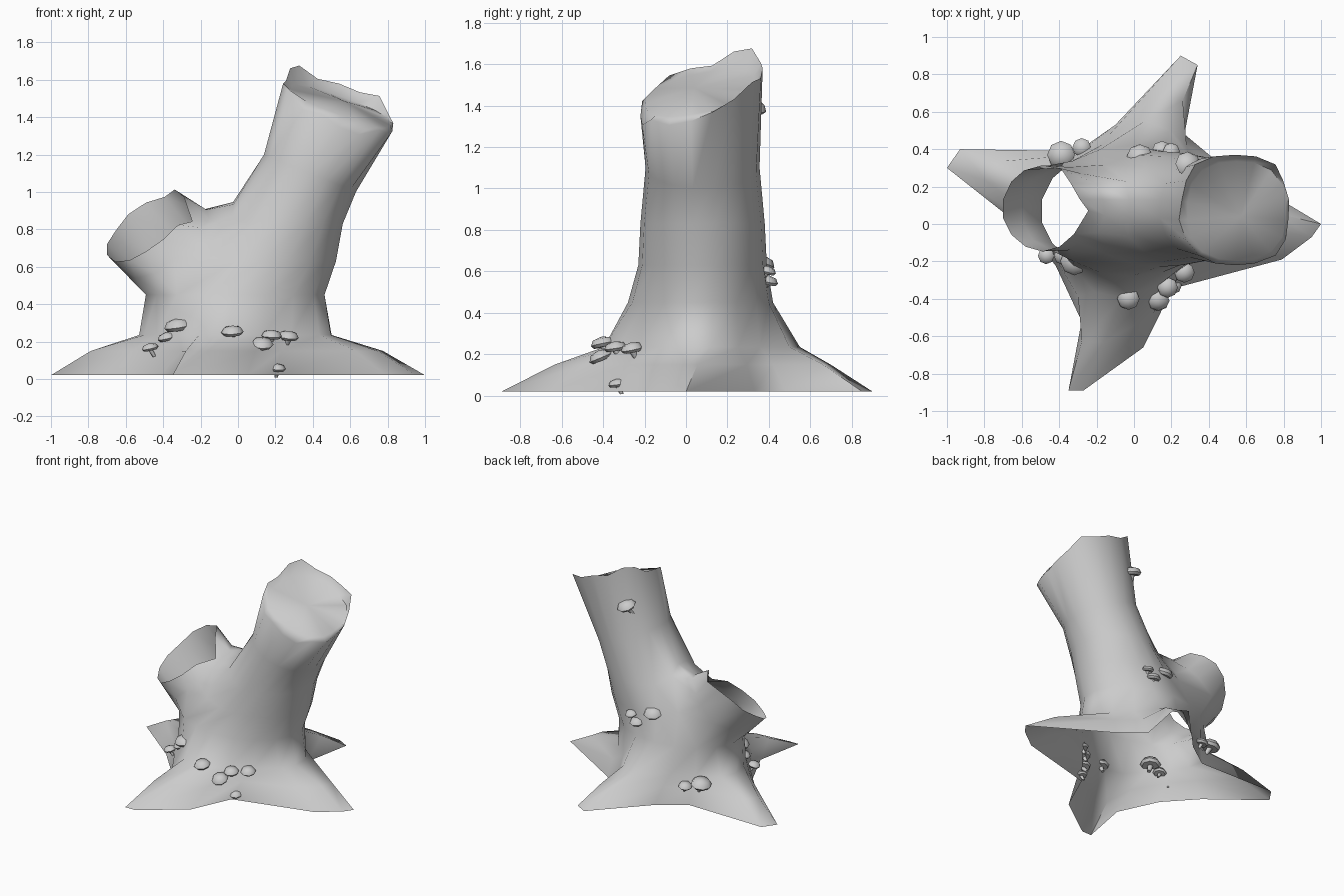
import bpy, bmesh, random
from math import cos, sin, radians, pi
from mathutils import Vector, Quaternion

random.seed(4)
if "Cube" in bpy.data.objects:
    bpy.data.objects.remove(bpy.data.objects["Cube"])

grey = bpy.data.materials.new("plain grey")
grey.use_nodes = True
grey.diffuse_color = (0.6, 0.6, 0.6, 1)
grey.node_tree.nodes["Principled BSDF"].inputs["Base Color"].default_value = (0.6, 0.6, 0.6, 1)


def finish(bm, name, angle):
    mesh = bpy.data.meshes.new(name)
    bm.to_mesh(mesh)
    bm.free()
    mesh.materials.append(grey)
    obj = bpy.data.objects.new(name, mesh)
    bpy.context.collection.objects.link(obj)
    bpy.ops.object.select_all(action="DESELECT")
    obj.select_set(True)
    bpy.context.view_layer.objects.active = obj
    bpy.ops.object.shade_smooth_by_angle(angle=radians(angle))
    return obj


def bridge(bm, low, high, skip=()):
    n = len(low)
    for i in range(n):
        if i not in skip:
            j = (i + 1) % n
            bm.faces.new((low[i], low[j], high[j], high[i]))


# Ground outline with four pointed roots
outline = [(0.95, -0.07), (1, 0), (0.45, 0.33), (0.27, 0.48), (0.34, 0.85), (0.25, 0.9),
           (-0.1, 0.53), (-0.3, 0.39), (-0.93, 0.4), (-1, 0.3), (-0.62, 0), (-0.42, -0.22),
           (-0.28, -0.52), (-0.35, -0.89), (-0.27, -0.89), (0.05, -0.66), (0.19, -0.35), (0.79, -0.19)]
N = len(outline)
angles = [2 * pi * (i - 0.5) / N for i in range(N)]


def ring(cx, cy, cz, rx, ry, tilt_x=0, tilt_y=0, square=0):
    pts = []
    for a in angles:
        corner = 1 + square * sin(2 * a) ** 2
        x, y = rx * cos(a) * corner, ry * sin(a) * corner
        pts.append(Vector((cx + x, cy + y, cz + tilt_x * x + tilt_y * y)))
    return pts


bm = bmesh.new()
add = lambda pts: [bm.verts.new(p) for p in pts]

# Roots rising into the trunk, flaring more to the front and back
waist = ring(-0.015, 0.07, 0.45, 0.485, 0.35)
levels = []
for f, flare, z in ((0, 0, 0.02), (0.42, 0, 0.15), (0.93, 1, 0.235)):
    pts = []
    for b, t, a in zip(outline, waist, angles):
        p = Vector(b).to_3d().lerp(t, f - flare * (0.16 + 0.04 * sin(a)) * sin(a) ** 4)
        p.z = z
        pts.append(p)
    levels.append(add(pts))
levels.append(add(waist))

# Leaning trunk with a broken rim
levels.append(add(ring(0.13, 0.08, 0.63, 0.4, 0.31)))
levels.append(add(ring(0.255, 0.08, 0.83, 0.31, 0.3)))
levels.append(add(ring(0.385, 0.08, 1.1, 0.25, 0.275, -0.4)))
rim = ring(0.54, 0.075, 1.48, 0.295, 0.295, -0.38, 0.38, 0.08)
for p in rim:
    p += Vector((random.uniform(-0.015, 0.015), 0, random.uniform(-0.03, 0.03)))
levels.append(add(rim))

# Broken top, sunk behind the rim at the back and flush at the front
sunk = ring(0.55, 0.07, 1.46, 0.265, 0.265, -0.36, 0.3, 0.08)
for p, a in zip(sunk, angles):
    p.z -= 0.03 * sin(a)
levels.append(add(sunk))
for k in range(len(levels) - 1):
    bridge(bm, levels[k], levels[k + 1], {3: range(7, 12), 4: range(8, 11)}.get(k, ()))
hub = bm.verts.new((0.57, 0.04, 1.485))
top = levels[-1]
for i in range(N):
    bm.faces.new((top[i], top[(i + 1) % N], hub))

# Hollow side branch growing out of the gap in the trunk
A, B, C = levels[3:6]
mouth = A[7:13] + [B[12], B[11]] + C[11:7:-1] + [B[8], B[7]]
M = len(mouth)
centre, u, v = Vector((-0.49, 0.085, 0.81)), Vector((0.21, 0, 0.13)), Vector((0, 0.23, 0.13))
axis = u.cross(v).normalized()
lip = []
for j in range(M):
    a = pi + (j - 2.5) * 2 * pi / M
    lip.append(centre + u * cos(a) + v * sin(a) + axis * random.uniform(-0.015, 0.015))
# a torn notch and a raised splinter
lip[9] -= axis * 0.08
lip[11] += axis * 0.04
middle = add([m.co.lerp(p, 0.5) for m, p in zip(mouth, lip)])
bridge(bm, mouth, middle)
bridge(bm, middle, add(lip))
# soften the fork
for _ in range(3):
    bmesh.ops.smooth_vert(bm, verts=mouth[6:] + middle[5:], factor=0.5,
                          use_axis_x=True, use_axis_y=True, use_axis_z=True)
finish(bm, "tree_stump", 65)

# Small mushrooms: x, y, z of the cap and its radius
spots = [(-0.32, -0.2, 0.28, 0.075), (-0.38, -0.17, 0.22, 0.05), (-0.47, -0.17, 0.165, 0.045),
         (-0.03, -0.4, 0.25, 0.06), (0.13, -0.41, 0.185, 0.06), (0.18, -0.34, 0.23, 0.055),
         (0.27, -0.26, 0.225, 0.055), (0.21, -0.33, 0.055, 0.045), (-0.04, 0.07, 0.875, 0.058),
         (-0.39, 0.37, 0.2, 0.075), (-0.28, 0.41, 0.17, 0.05), (0.03, 0.36, 0.64, 0.07),
         (0.15, 0.39, 0.55, 0.055), (0.2, 0.39, 0.6, 0.045), (0.29, 0.32, 1.39, 0.07)]
# Radius and height steps from stem foot to cap rim
profile = [(0.2, -1.1), (0.28, -0.25), (0.8, -0.25), (1, 0), (0.75, 0.42)]
SIDES = 8
for n, (x, y, z, r) in enumerate(spots):
    bm = bmesh.new()
    outward = Vector((x - 0.1, y - 0.07, 0)).normalized()
    rows = []
    for k, (pr, pz) in enumerate(profile):
        # the stem foot bends inward to the trunk
        lean = outward * (-0.3 if k == 0 else 0)
        rows.append([bm.verts.new((Vector((pr * cos(2 * pi * s / SIDES), pr * sin(2 * pi * s / SIDES), pz)) + lean) * r)
                     for s in range(SIDES)])
    for low, high in zip(rows, rows[1:]):
        bridge(bm, low, high)
    crown = bm.verts.new((0, 0, 0.6 * r))
    for s in range(SIDES):
        bm.faces.new((rows[-1][s], rows[-1][(s + 1) % SIDES], crown))
    bm.faces.new(rows[0][::-1])
    mushroom = finish(bm, f"mushroom_{n + 1}", 50)
    mushroom.location = (x, y, z)
    # caps tip away from the bark
    tip = Quaternion(Vector((0, 0, 1)).cross(outward), random.uniform(0.1, 0.4))
    mushroom.rotation_euler = tip.to_euler()
